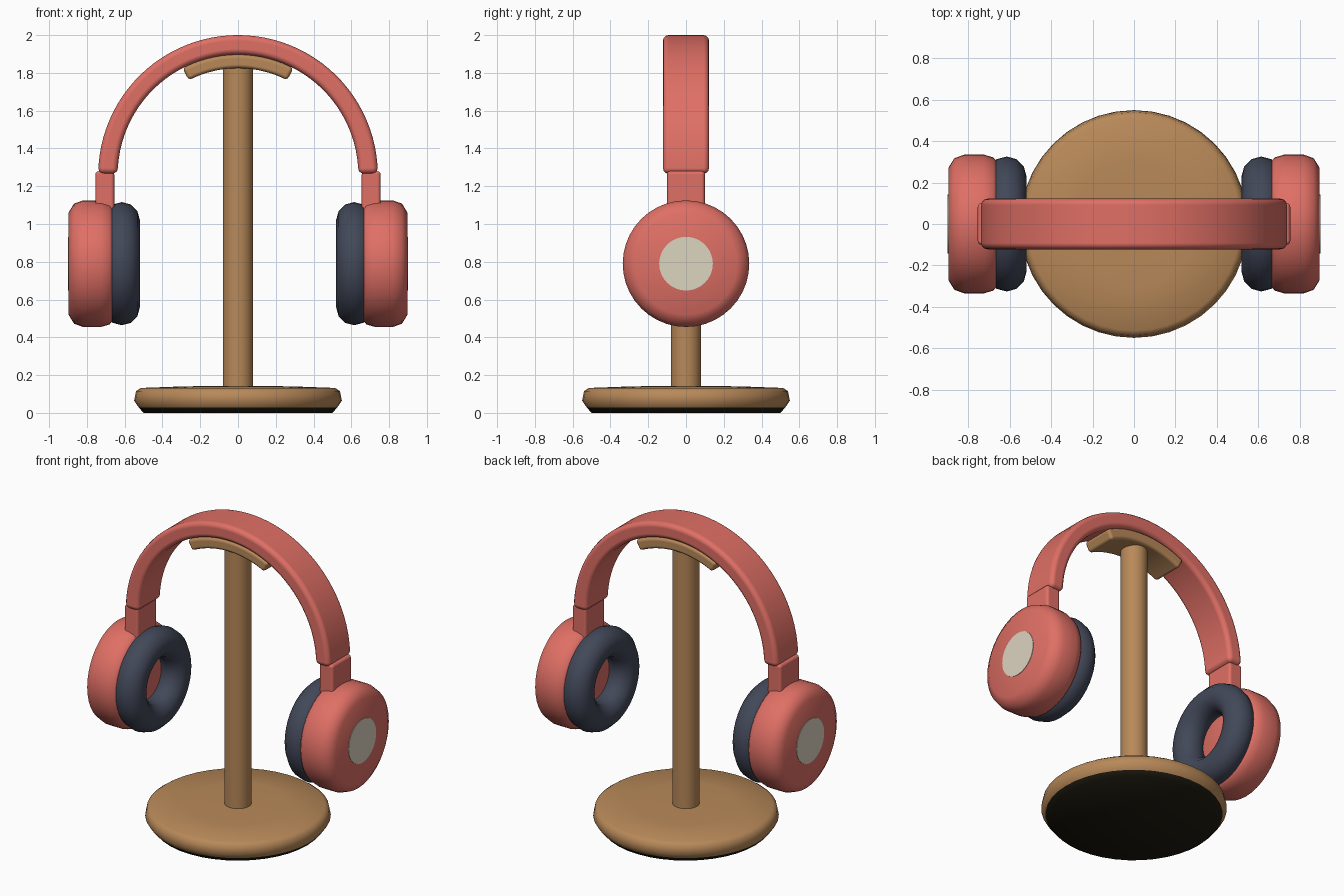
import bpy
import bmesh
from math import cos, sin, pi, radians
from mathutils import Matrix, Vector

if "Cube" in bpy.data.objects:
    bpy.data.objects.remove(bpy.data.objects["Cube"], do_unlink=True)


def material(name, rgb):
    mat = bpy.data.materials.new(name)
    mat.use_nodes = True
    mat.diffuse_color = (*rgb, 1)
    bsdf = mat.node_tree.nodes["Principled BSDF"]
    bsdf.inputs["Base Color"].default_value = (*rgb, 1)
    return mat


coral = material("coral", (0.74, 0.16, 0.13))
wood = material("warm wood", (0.48, 0.25, 0.10))
navy = material("dark slate", (0.055, 0.065, 0.10))
cream = material("cream", (0.72, 0.66, 0.53))
rubber = material("black rubber", (0.013, 0.011, 0.005))


def finish(bm, name, mat, matrix=Matrix(), bevel=0, angle=50):
    bmesh.ops.remove_doubles(bm, verts=bm.verts, dist=1e-5)
    bmesh.ops.transform(bm, matrix=matrix, verts=bm.verts)
    bmesh.ops.recalc_face_normals(bm, faces=bm.faces)
    mesh = bpy.data.meshes.new(name)
    bm.to_mesh(mesh)
    bm.free()
    mesh.materials.append(mat)
    mesh.shade_smooth()
    if not bevel:
        mesh.set_sharp_from_angle(angle=radians(angle))
    obj = bpy.data.objects.new(name, mesh)
    bpy.context.collection.objects.link(obj)
    if bevel:
        mod = obj.modifiers.new("rounded edges", "BEVEL")
        mod.width, mod.segments = bevel, 3
        mod.limit_method, mod.angle_limit = "ANGLE", radians(40)
        mod.harden_normals = True
    return obj


def lathe(name, profile, mat, matrix=Matrix(), steps=40, closed=False):
    """Spin (radius, height) points around z."""
    bm = bmesh.new()
    verts = [bm.verts.new((r, 0, h)) for r, h in profile]
    pairs = list(zip(verts, verts[1:]))
    if closed:
        pairs.append((verts[-1], verts[0]))
    edges = [bm.edges.new(p) for p in pairs]
    bmesh.ops.spin(bm, geom=verts + edges, cent=(0, 0, 0), axis=(0, 0, 1),
                   angle=2 * pi, steps=steps, use_merge=True)
    return finish(bm, name, mat, matrix)


def arch(name, inner, outer, half_width, half_angle, mat, bevel, steps):
    """Sweep a rectangle along an arc about the headband centre."""
    bm = bmesh.new()
    rings = []
    for i in range(steps + 1):
        a = radians(half_angle) * (2 * i / steps - 1)
        corners = [(inner, -1), (outer, -1), (outer, 1), (inner, 1)]
        rings.append([bm.verts.new((r * sin(a), s * half_width, 1.26 + r * cos(a)))
                      for r, s in corners])
    for a, b in zip(rings, rings[1:]):
        for k in range(4):
            bm.faces.new((a[k], a[k - 1], b[k - 1], b[k]))
    bm.faces.new(rings[0])
    bm.faces.new(rings[-1])
    return finish(bm, name, mat, bevel=bevel)


# Stand: rounded disc with a dark underside, post and curved rest
base = lathe("stand_base", [(0, 0), (0.50, 0), (0.525, 0.028), (0.55, 0.065),
                            (0.54, 0.115), (0.515, 0.132), (0.3, 0.14), (0, 0.145)], wood)
base.data.materials.append(rubber)
for face in base.data.polygons:
    if face.center.z < 0.02:
        face.material_index = 1
lathe("stand_post", [(0, 0.1), (0.08, 0.1), (0.08, 1.84), (0, 1.84)], wood, steps=32)
arch("headband_rest", 0.565, 0.637, 0.11, 27.5, wood, 0.02, 14)

# Headband
arch("headband", 0.637, 0.74, 0.122, 89.5, coral, 0.03, 48)

# Ear pieces, the same on both sides
for side, sign in (("left", 1), ("right", -1)):
    place = Matrix.Translation((0, 0, 0.79)) @ Matrix.Rotation(sign * pi / 2, 4, "Y")

    bm = bmesh.new()
    bmesh.ops.create_cube(bm, size=1)
    slider = Matrix.Translation((sign * 0.705, 0, 1.17)) @ Matrix.Diagonal((0.1, 0.2, 0.22, 1))
    finish(bm, side + "_slider", coral, slider, bevel=0.018)

    lathe(side + "_cup", [(0, 0.66), (0.30, 0.66), (0.322, 0.68), (0.335, 0.725),
                          (0.335, 0.82), (0.318, 0.868), (0.27, 0.897), (0, 0.897)],
          coral, place)
    ring = [(0.232 + 0.094 * cos(k * pi / 6), 0.615 + 0.095 * sin(k * pi / 6))
            for k in range(12)]
    lathe(side + "_cushion", ring, navy, place, closed=True)
    lathe(side + "_cap_plate", [(0, 0.895), (0.142, 0.895), (0.142, 0.9), (0, 0.9)],
          cream, place)
